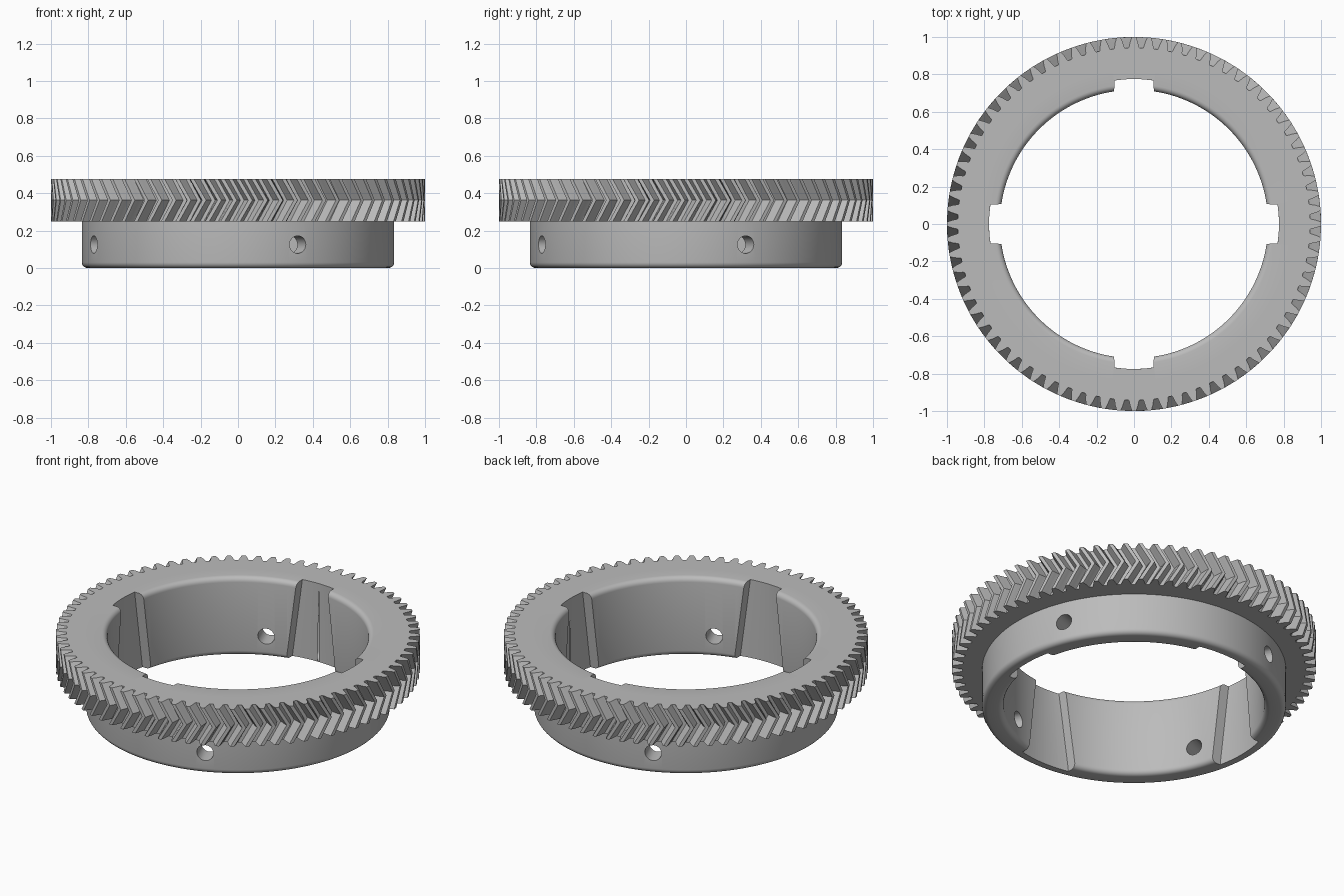
import bpy, bmesh, math
from mathutils import Matrix

if "Cube" in bpy.data.objects:
    bpy.data.objects.remove(bpy.data.objects["Cube"])

TEETH = 76
TOP, MID, GEAR_BASE = 0.475, 0.362, 0.248
TWIST = 0.066                      # herringbone offset at mid height, radians
BORE, HUB, FILLET = 0.717, 0.835, 0.03

steel = bpy.data.materials.new("grey_steel")
steel.use_nodes = True
grey = (0.5, 0.5, 0.5, 1)
steel.diffuse_color = grey
steel.node_tree.nodes["Principled BSDF"].inputs["Base Color"].default_value = grey


def make_object(name, bm):
    bmesh.ops.recalc_face_normals(bm, faces=bm.faces)
    mesh = bpy.data.meshes.new(name)
    bm.to_mesh(mesh)
    bm.free()
    mesh.materials.append(steel)
    ob = bpy.data.objects.new(name, mesh)
    bpy.context.collection.objects.link(ob)
    return ob


def bridge(bm, a, b):
    n = len(a)
    for i in range(n):
        j = (i + 1) % n
        bm.faces.new((a[i], a[j], b[j], b[i]))


def fillet(cx, cz, start, steps=5):
    # quarter circle of (radius, height) points, running counterclockwise
    for i in range(steps + 1):
        a = math.radians(start + 90 * i / steps)
        yield cx + FILLET * math.cos(a), cz + FILLET * math.sin(a)


# One tooth as (fraction of pitch, radius)
half = [(0.13, 1.0), (0.25, 0.974), (0.33, 0.948), (0.37, 0.942)]
tooth = [(-0.5, 0.942)] + [(-f, r) for f, r in reversed(half)] + [(0, 1.0)] + half
pitch = 2 * math.pi / TEETH
outline = [((t + f) * pitch, r) for t in range(TEETH) for f, r in tooth]


def ring(bm, z, radius=None, twist=0):
    # plain circle, or the toothed outline when no radius is given
    return [bm.verts.new(((radius or r) * math.cos(a + twist),
                          (radius or r) * math.sin(a + twist), z)) for a, r in outline]


# Ring gear body: closed section swept around, with toothed rim
bm = bmesh.new()
rings = [ring(bm, z, r) for r, z in fillet(BORE + FILLET, FILLET, 180)]
rings += [ring(bm, z, r) for r, z in fillet(HUB - FILLET, FILLET, 270)]
rings += [ring(bm, GEAR_BASE, HUB), ring(bm, GEAR_BASE), ring(bm, MID, twist=TWIST),
          ring(bm, TOP), ring(bm, TOP, HUB)]
rings += [ring(bm, z, r) for r, z in fillet(BORE + FILLET, TOP - FILLET, 90)]
for i, loop in enumerate(rings):
    bridge(bm, loop, rings[(i + 1) % len(rings)])
gear = make_object("ring_gear", bm)


# Keyway cutters: widen toward the bottom, curved back wall
def keyway_layer(bm, z):
    w = 0.165 - 0.06 * z / TOP
    xs = [w * (i / 8 - 1) for i in range(17)]
    back = [bm.verts.new((x, math.sqrt(0.775 ** 2 - x * x), z)) for x in xs]
    return back + [bm.verts.new((w, 0.5, z)), bm.verts.new((-w, 0.5, z))]


bm = bmesh.new()
low, high = keyway_layer(bm, -0.1), keyway_layer(bm, 0.6)
bridge(bm, low, high)
bm.faces.new(low)
bm.faces.new(high)
shape = bm.verts[:] + bm.edges[:] + bm.faces[:]
for k in range(1, 4):
    copy = bmesh.ops.duplicate(bm, geom=shape)["geom"]
    bmesh.ops.rotate(bm, verts=[v for v in copy if isinstance(v, bmesh.types.BMVert)],
                     matrix=Matrix.Rotation(k * math.pi / 2, 3, "Z"))
keyways = make_object("keyway_cutter", bm)

# Radial screw hole cutters
bm = bmesh.new()
for k in range(4):
    place = (Matrix.Rotation(math.radians(22.5 + 90 * k), 4, "Z")
             @ Matrix.Translation((0.78, 0, 0.125)) @ Matrix.Rotation(math.pi / 2, 4, "Y"))
    bmesh.ops.create_cone(bm, cap_ends=True, segments=32, radius1=0.047,
                          radius2=0.047, depth=0.4, matrix=place)
holes = make_object("screw_hole_cutter", bm)

# Cut and finish
bpy.context.view_layer.objects.active = gear
for cutter in (keyways, holes):
    cutter.hide_render = True
    mod = gear.modifiers.new(cutter.name, "BOOLEAN")
    mod.operation, mod.solver, mod.object = "DIFFERENCE", "EXACT", cutter
    bpy.ops.object.modifier_apply(modifier=mod.name)
    bpy.data.objects.remove(cutter)

bpy.ops.object.select_all(action="DESELECT")
gear.select_set(True)
bpy.ops.object.shade_smooth_by_angle(angle=math.radians(30))
